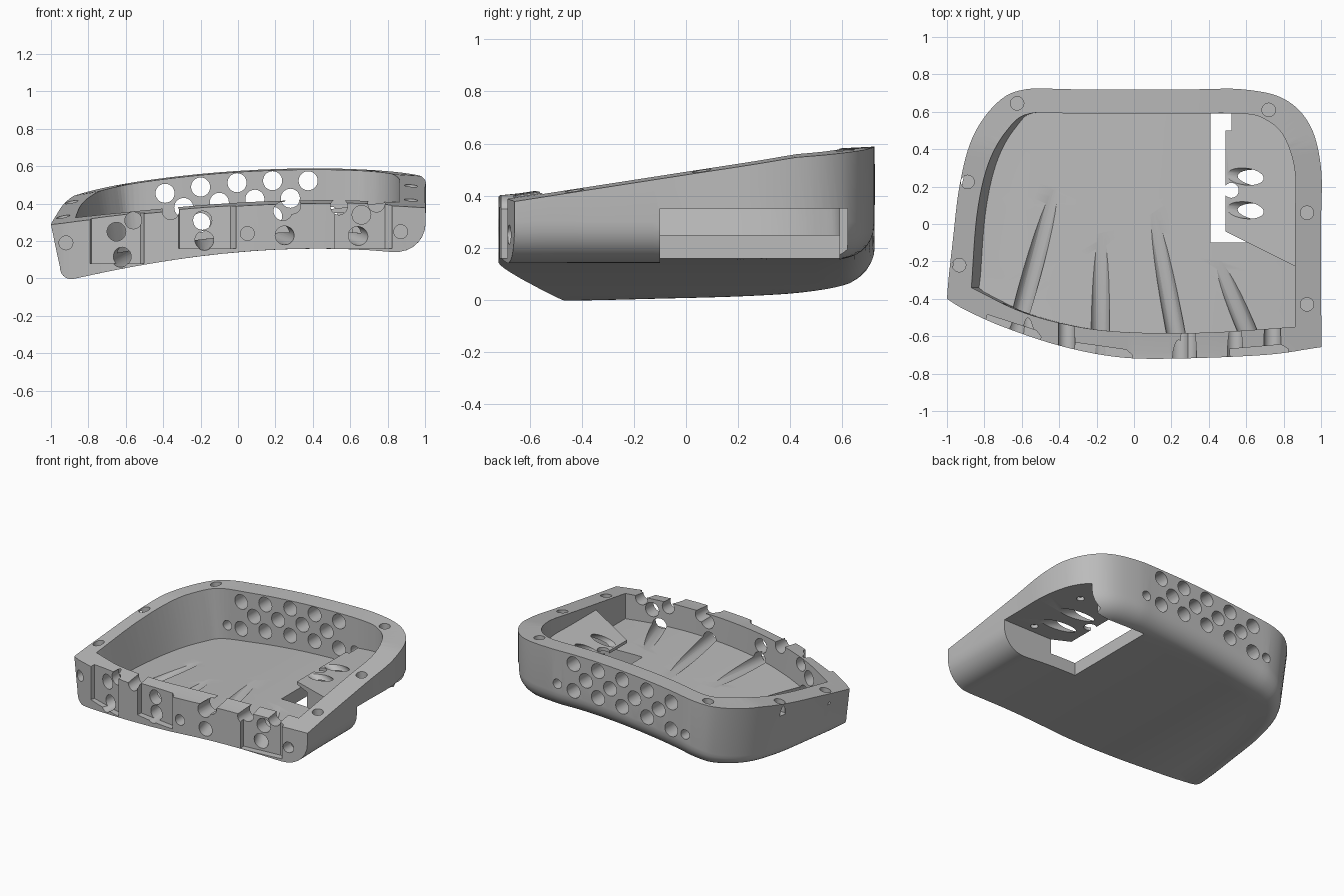
import bpy, bmesh, math
from mathutils import Vector

if "Cube" in bpy.data.objects:
    bpy.data.objects.remove(bpy.data.objects["Cube"])

GREY = (0.5, 0.5, 0.5, 1)
grey = bpy.data.materials.new("plain grey")
grey.use_nodes = True
grey.diffuse_color = GREY
grey.node_tree.nodes["Principled BSDF"].inputs["Base Color"].default_value = GREY


# Surface heights: arched underside, tray floor and sloping rim
def under(x):
    return 0.14 + 0.088 * x - 0.095 * x * x - 0.012 * x ** 3


def floor_z(x):
    return under(x) + 0.09


def rim_z(x, y):
    y = max(y, -0.75)
    return 0.56 + 0.065 * x - 0.08 * x * x + (0.155 if y < 0.42 else 0.05) * (y - 0.42)


def spline(points, steps=6):
    """Smooth open curve through a few points."""
    p = [Vector(q) for q in points]
    p = [2 * p[0] - p[1]] + p + [2 * p[-1] - p[-2]]
    out = []
    for a, b, c, d in zip(p, p[1:], p[2:], p[3:]):
        for i in range(steps):
            t = i / steps
            out.append(0.5 * (2 * b + (c - a) * t + (2 * a - 5 * b + 4 * c - d) * t * t
                              + (3 * b - a - 3 * c + d) * t ** 3))
    return out + [p[-2]]


def outward(loop):
    """Outward normals of a counter-clockwise loop."""
    n = len(loop)
    res = []
    for i in range(n):
        d = (loop[(i + 1) % n] - loop[i - 1]).normalized()
        res.append(Vector((d.y, -d.x)))
    return res


def finish(name, bm):
    bm.normal_update()
    bmesh.ops.recalc_face_normals(bm, faces=bm.faces)
    if bm.calc_volume(signed=True) < 0:
        bmesh.ops.reverse_faces(bm, faces=bm.faces)
    me = bpy.data.meshes.new(name)
    bm.to_mesh(me)
    bm.free()
    me.materials.append(grey)
    ob = bpy.data.objects.new(name, me)
    bpy.context.scene.collection.objects.link(ob)
    return ob


def skin(name, rings):
    """Closed skin over a stack of rings, with fanned ends."""
    bm = bmesh.new()
    vs = [[bm.verts.new(p) for p in ring] for ring in rings]
    n = len(vs[0])
    for a, b in zip(vs, vs[1:]):
        for i in range(n):
            j = (i + 1) % n
            bm.faces.new((a[i], a[j], b[j], b[i]))
    for ring, turn in ((vs[0], -1), (vs[-1], 1)):
        mid = bm.verts.new(sum((v.co for v in ring), Vector()) / n)
        for i in range(n):
            bm.faces.new((ring[i], ring[(i + 1) % n], mid)[::turn])
    bmesh.ops.triangulate(bm, faces=bm.faces)
    return finish(name, bm)


def prism(name, loop, low, high):
    bm = bmesh.new()
    a = [bm.verts.new((x, y, low)) for x, y in loop]
    b = [bm.verts.new((x, y, high(x) if callable(high) else high)) for x, y in loop]
    bm.faces.new(a[::-1])
    bm.faces.new(b)
    for i in range(len(a)):
        j = (i + 1) % len(a)
        bm.faces.new((a[i], a[j], b[j], b[i]))
    return finish(name, bm)


def rod(start, end, radius):
    start, end = Vector(start), Vector(end)
    bm = bmesh.new()
    bmesh.ops.create_cone(bm, cap_ends=True, segments=28, radius1=radius, radius2=radius,
                          depth=(end - start).length)
    ob = finish("rod_cutter", bm)
    ob.rotation_mode = 'QUATERNION'
    ob.rotation_quaternion = (end - start).to_track_quat('Z', 'Y')
    ob.location = (start + end) / 2
    return ob


def combine(body, tool, operation='DIFFERENCE'):
    tool.hide_render = True
    bpy.context.view_layer.update()
    mod = body.modifiers.new("cut", 'BOOLEAN')
    mod.operation, mod.solver, mod.object = operation, 'EXACT', tool
    bpy.context.view_layer.objects.active = body
    bpy.ops.object.modifier_apply(modifier=mod.name)
    bpy.data.objects.remove(tool)


SHRINK = (0.85, 0.7, 0.55, 0.4, 0.25, 0.1)

# Outer shell, rounded below, running on past the front before trimming
outer = spline([(0, -1.25), (0.4, -1.25), (0.75, -1.2), (0.95, -1.02), (1, -0.75), (1, -0.4),
                (1, 0), (1, 0.3), (0.94, 0.53), (0.8, 0.67), (0.58, 0.72),
                (0.3, 0.72), (-0.3, 0.72), (-0.58, 0.72), (-0.73, 0.65), (-0.86, 0.47),
                (-0.93, 0.22), (-0.97, -0.1), (-1, -0.4), (-1.01, -0.75), (-0.96, -1.02),
                (-0.75, -1.2), (-0.4, -1.25), (0, -1.25)])[:-1]
norms = outward(outer)
rings = [[(p.x * s, p.y * s, rim_z(p.x * s, p.y * s)) for p in outer]
         for s in reversed(SHRINK)]
rings.append([(p.x, p.y, rim_z(p.x, p.y)) for p in outer])
for k in range(8):
    angle = k / 7 * math.pi / 2
    ring = []
    for p, n in zip(outer, norms):
        r = 0.13 + 0.05 * n.x
        q = p - n * (0.05 * max(0, -n.x) + r * (1 - math.cos(angle)))
        ring.append((q.x, q.y, under(q.x) + r * (1 - math.sin(angle))))
    rings.append(ring)
last = rings[-1]
rings += [[(x * s, y * s, under(x * s)) for x, y, z in last] for s in SHRINK]
shell = skin("tray_shell", rings)

# Curved front face
front = spline([(1.3, -0.62), (0.99, -0.66), (0.7, -0.7), (0.2, -0.72), (-0.1, -0.71),
                (-0.4, -0.65), (-0.7, -0.55), (-0.9, -0.46), (-1, -0.4), (-1.3, -0.2)])
combine(shell, prism("front_trim", front + [Vector((-1.3, -1.6)), Vector((1.3, -1.6))], -0.5, 1.2))

# Tray cavity
inner = spline([(0.86, -0.55), (0.86, 0), (0.86, 0.28), (0.8, 0.47), (0.7, 0.56), (0.57, 0.59),
                (0.2, 0.59), (-0.3, 0.59), (-0.56, 0.59), (-0.68, 0.5), (-0.78, 0.32),
                (-0.84, 0.05), (-0.87, -0.34)])
inner += spline([(-0.87, -0.34), (-0.6, -0.47), (-0.3, -0.55), (0, -0.58), (0.4, -0.58),
                 (0.86, -0.55)])[1:-1]
norms = outward(inner)
base = [p - Vector((0.045 * min(0, n.x), 0)) for p, n in zip(inner, norms)]
rings = [[(p.x, p.y, 0.9) for p in inner],
         [(p.x, p.y, rim_z(p.x, p.y) + 0.003) for p in inner]]
rings += [[(p.x * s, p.y * s, floor_z(p.x * s)) for p in base] for s in (1,) + SHRINK]
combine(shell, skin("cavity", rings))

# Thumb housing on the floor, with the side opening beneath it
housing = prism("thumb_housing", [(0.49, 0.61), (0.49, -0.04), (0.87, -0.23), (0.92, -0.2),
                                  (0.92, 0.45), (0.8, 0.61)], 0.22, lambda x: 0.37 + 0.12 * (x - 0.49))
combine(shell, housing, 'UNION')
combine(shell, prism("side_opening", [(0.41, -0.1), (1.3, -0.1), (1.3, 0.62), (0.8, 0.62),
                                      (0.8, 0.59), (0.41, 0.59)], -0.3, 0.35))
for y in (0.25, 0.07):
    combine(shell, rod((0.44, y + 0.02, 0.44), (0.82, y - 0.02, 0.3), 0.045))
combine(shell, rod((0.52, 0.18, 0.3), (0.52, 0.18, 0.5), 0.04))
for y in (0.42, -0.04):
    combine(shell, rod((0.8, y, 0.3), (0.8, y, 0.375), 0.025))

# Finger pockets in the front wall
for x, y, tilt, low in ((-0.65, -0.575, -18, 0.08), (-0.165, -0.7, -8, 0.16), (0.67, -0.7, 5, 0.16)):
    a = math.radians(tilt)
    u, v = Vector((math.cos(a), math.sin(a))), Vector((-math.sin(a), math.cos(a)))
    c = Vector((x, y))
    loop = [c + u * s + v * t for s, t in ((-0.155, -0.2), (0.155, -0.2), (0.155, 0.02),
                                           (0.12, 0.045), (-0.155, 0.045))]
    combine(shell, prism("finger_pocket", loop, low, 0.8))

# Finger pin holes through the front wall, and open notches along its top
for x, z, y in ((-0.65, 0.25, -0.25), (-0.19, 0.31, -0.4), (0.24, 0.36, -0.4), (0.66, 0.34, -0.4)):
    combine(shell, rod((x, -0.9, z), (x, y, z), 0.05))
for x, z in ((-0.56, 0.31), (-0.36, 0.36), (0.29, 0.39), (0.54, 0.385), (0.74, 0.4)):
    combine(shell, rod((x, -0.9, z), (x, -0.35, z), 0.045))

# Cable channels rising out of the floor
for x, y, z, x2, y2 in ((-0.63, -0.58, 0.11, -0.43, 0.18), (-0.18, -0.7, 0.2, -0.18, -0.05),
                        (0.25, -0.72, 0.23, 0.1, 0.06), (0.66, -0.7, 0.22, 0.45, -0.2)):
    a, b = Vector((x, y, z)), Vector((x2, y2, floor_z(x2) + 0.05))
    d = (b - a).normalized()
    combine(shell, rod(a - d * 0.2, b + d * 0.1, 0.05))

# Blind screw holes in the front face
for x, y, z in ((-0.92, -0.45, 0.19), (0.05, -0.72, 0.24), (0.87, -0.68, 0.25)):
    combine(shell, rod((x, y - 0.1, z), (x, y + 0.08, z), 0.037))

# Staggered vent holes in the back wall
for row, xs in enumerate(((0.375, 0.185, -0.005, -0.2, -0.39), (0.28, 0.09, -0.1, -0.29),
                          (0.375, 0.185, -0.005, -0.2, -0.39))):
    for x in xs:
        z = 0.512 + 0.085 * x - 0.155 * x * x - 0.095 * row
        combine(shell, rod((x, 0.5, z), (x, 0.9, z), 0.051))
for x, z in ((0.5, 0.35), (-0.5, 0.26)):
    combine(shell, rod((x, 0.5, z), (x, 0.9, z), 0.033))

# Screw holes around the rim
for x, y in ((-0.625, 0.645), (0.72, 0.61), (-0.89, 0.225), (-0.935, -0.22),
             (0.925, 0.06), (0.925, -0.43)):
    z = rim_z(x, y)
    combine(shell, rod((x, y, z - 0.09), (x, y, z + 0.1), 0.036))

bpy.ops.object.select_all(action='DESELECT')
shell.select_set(True)
bpy.context.view_layer.objects.active = shell
bpy.ops.object.shade_smooth_by_angle(angle=math.radians(30))
